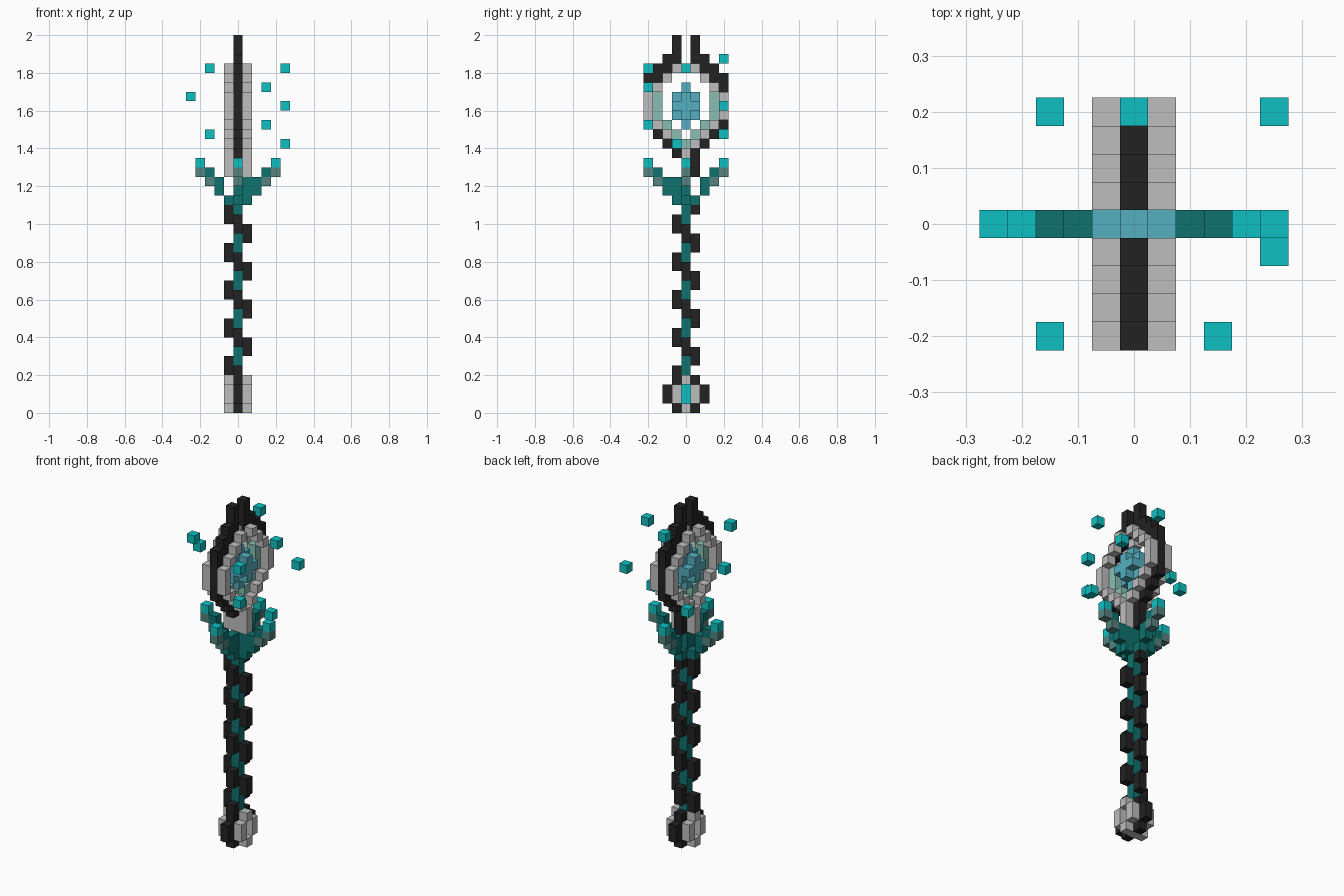
import bpy
import bmesh
from mathutils import Vector

if "Cube" in bpy.data.objects:
    bpy.data.objects.remove(bpy.data.objects["Cube"], do_unlink=True)

U = 0.05  # block size


def srgb(r, g, b):
    return tuple((c / 255 / 12.92) if c < 10 else ((c / 255 + 0.055) / 1.055) ** 2.4
                 for c in (r, g, b)) + (1.0,)


def material(name, rgb):
    m = bpy.data.materials.new(name)
    m.use_nodes = True
    m.diffuse_color = srgb(*rgb)
    bsdf = m.node_tree.nodes["Principled BSDF"]
    bsdf.inputs["Base Color"].default_value = srgb(*rgb)
    bsdf.inputs["Roughness"].default_value = 0.8
    return m


black = material("black", (34, 34, 34))
grey = material("light grey", (190, 190, 190))
dark_teal = material("dark teal", (14, 114, 110))
grey_teal = material("greyish teal", (86, 130, 126))
bright = material("bright teal", (15, 192, 194))
blue = material("crystal blue", (84, 175, 193))
pale = material("pale teal", (135, 190, 180))

parts = {}   # name -> (material, set of blocks)
filled = set()


def add(name, mat, blocks):
    """Claim grid blocks (x, y, level) for a part; earlier parts win."""
    new = set(blocks) - filled
    filled.update(new)
    parts.setdefault(name, (mat, set()))[1].update(new)


def box(xs, ys, zs):
    return [(x, y, z) for x in range(xs[0], xs[1] + 1)
            for y in range(ys[0], ys[1] + 1) for z in range(zs[0], zs[1] + 1)]


def ring(steps, xs):
    """Mirror (y, low level, high level) steps across y."""
    return [(x, s * y, z) for y, lo, hi in steps for z in range(lo, hi + 1)
            for s in (-1, 1) for x in xs]


SIDES = [(-1, 0), (0, -1), (1, 0), (0, 1)]

# Four-pronged crown
for dx, dy in SIDES:
    add("crown_tips", bright, [(4 * dx, 4 * dy, 26)])
    add("crown_undersides", grey_teal, [(4 * dx, 4 * dy, 25), (3 * dx, 3 * dy, 24)])
    add("crown_prongs", dark_teal, [(n * dx, n * dy, z) for n, z in
                                    ((1, 22), (2, 23), (2, 24), (3, 25))])
add("crown_prongs", dark_teal, box((1, 1), (0, 0), (23, 24)) + box((0, 0), (-1, -1), (23, 24)))

# Pommel
add("pommel_gem", bright, box((0, 0), (-1, 1), (1, 2)))
add("pommel_shell", grey, ring([(0, 0, 0), (0, 3, 3), (1, 1, 2)], (-1, 1)) + [(0, 0, 0)])
add("pommel_rim", black, ring([(1, 0, 0), (2, 1, 2), (1, 3, 3)], (0,)))

# Shaft core with a spiral wrap
add("shaft_core", dark_teal, box((0, 0), (0, 0), (3, 24)))
for top in range(21, 3, -4):
    for n, (dx, dy) in enumerate(SIDES):
        add("spiral_wrap", black, [(dx, dy, z) for z in (top - n, top - n - 1) if z > 2])
add("spiral_wrap", black, [(0, 1, 21), (0, 1, 25), (0, 1, 26)])

# Head: neck, black outer ring, grey side rings, pale inner ring
add("head_neck", grey, box((-1, 1), (0, 0), (25, 27)))
add("head_outer_ring", black, ring([(1, 37, 39), (2, 36, 37), (3, 35, 36), (4, 30, 35),
                                    (3, 29, 29), (2, 28, 28), (1, 27, 27)], (0,)))
add("head_side_rings", grey, ring([(1, 36, 36), (2, 35, 35), (3, 34, 34), (4, 31, 33),
                                   (3, 30, 30), (2, 29, 29), (1, 28, 28)], (-1, 1)))
add("head_inner_ring", pale, ring([(3, 31, 33), (2, 30, 30), (1, 29, 29), (0, 28, 28)], (0,)))

# Floating crystal
add("crystal", blue, box((0, 0), (-1, 1), (31, 33)) + box((0, 0), (0, 0), (30, 34))
    + ring([(0, 31, 33), (1, 32, 32)], (-1, 1)))

# Floating sparks
add("sparks", bright, [(-3, -4, 36), (5, 0, 36), (-5, 0, 33), (3, -4, 34), (5, 4, 32),
                       (3, -4, 30), (-3, 4, 29), (5, -1, 28), (0, 4, 37)])

# Turn each part's blocks into a mesh of exposed faces
for name, (mat, blocks) in parts.items():
    bm = bmesh.new()
    cache = {}

    def vert(p):
        key = tuple(round(c * 2) for c in p)
        if key not in cache:
            cache[key] = bm.verts.new(p * U)
        return cache[key]

    for b in sorted(blocks):
        centre = Vector(b) + Vector((0, 0, 0.5))
        for axis in range(3):
            for s in (-1, 1):
                n = Vector((0, 0, 0))
                n[axis] = s
                if tuple(int(b[i] + n[i]) for i in range(3)) in filled:
                    continue
                u = Vector((0, 0, 0))
                u[(axis + 1) % 3] = 0.5
                v = n.cross(u)
                mid = centre + n * 0.5
                bm.faces.new([vert(mid + q) for q in (-u - v, u - v, u + v, v - u)])
    mesh = bpy.data.meshes.new(name)
    bm.to_mesh(mesh)
    bm.free()
    mesh.materials.append(mat)
    bpy.context.collection.objects.link(bpy.data.objects.new(name, mesh))
